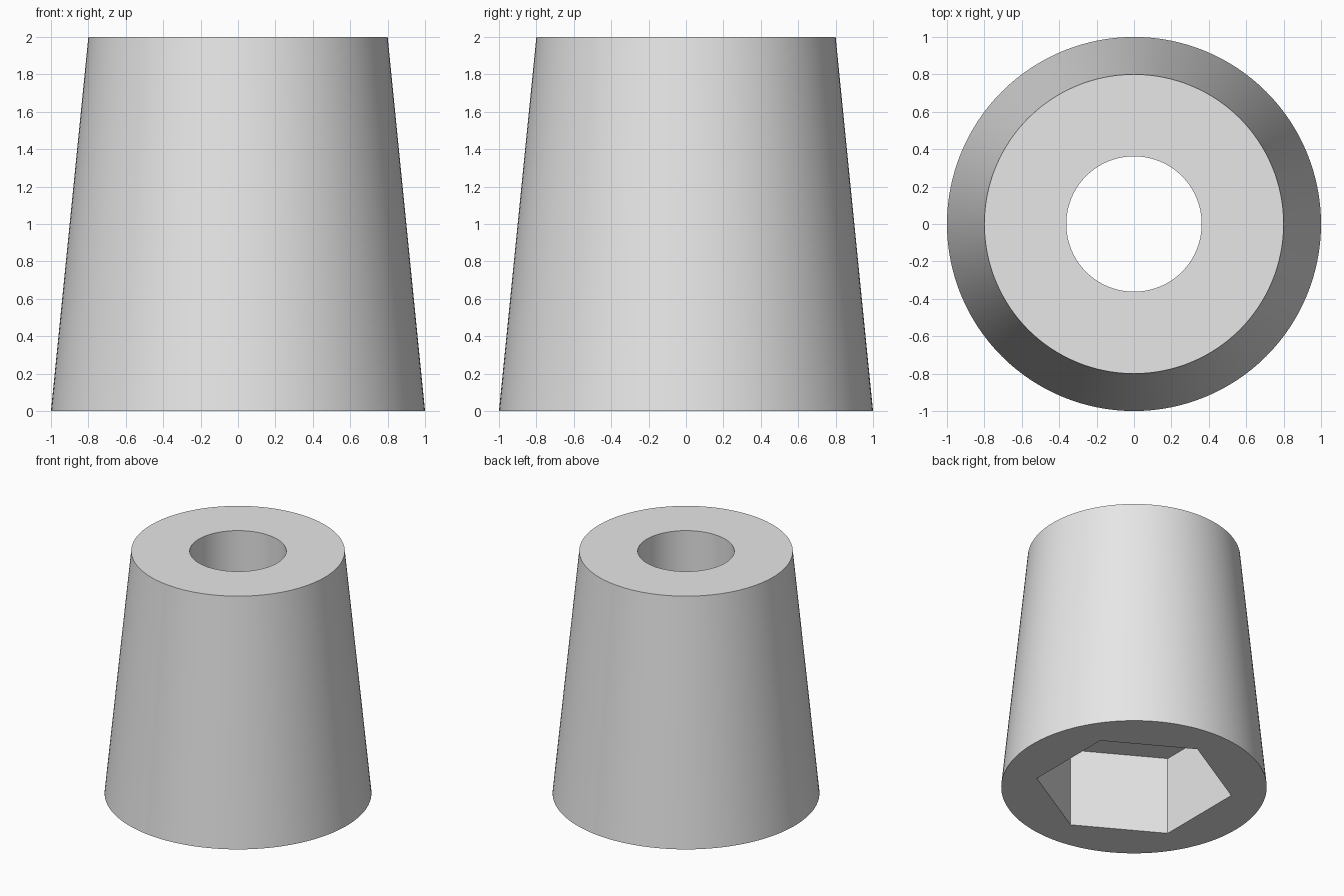
import bpy
import math

if "Cube" in bpy.data.objects:
    bpy.data.objects.remove(bpy.data.objects["Cube"], do_unlink=True)

HEX_DEPTH = 0.65


def cone(name, sides, r_bottom, r_top, z0, z1, turn=0.0):
    """Upright cone or prism between two heights."""
    bpy.ops.mesh.primitive_cone_add(
        vertices=sides, radius1=r_bottom, radius2=r_top, depth=z1 - z0,
        location=(0, 0, (z0 + z1) / 2), rotation=(0, 0, turn))
    obj = bpy.context.object
    obj.name = name
    return obj


def cut(target, cutter):
    """Subtract the cutter from the target and discard it."""
    mod = target.modifiers.new("cut", "BOOLEAN")
    mod.operation = "DIFFERENCE"
    mod.solver = "EXACT"
    mod.object = cutter
    cutter.hide_render = True
    bpy.ops.object.select_all(action="DESELECT")
    target.select_set(True)
    bpy.context.view_layer.objects.active = target
    bpy.ops.object.modifier_apply(modifier=mod.name)
    bpy.data.objects.remove(cutter, do_unlink=True)


grey = bpy.data.materials.new("light grey")
grey.use_nodes = True
grey.diffuse_color = (0.8, 0.8, 0.8, 1)
grey.node_tree.nodes["Principled BSDF"].inputs["Base Color"].default_value = grey.diffuse_color

# Tapered body
body = cone("tapered_foot", 128, 1.0, 0.8, 0, 2)

# Round through hole, then the hexagonal nut pocket with corners on the y axis
cut(body, cone("bolt_hole", 96, 0.362, 0.362, -0.2, 2.2))
cut(body, cone("nut_pocket", 6, 0.743, 0.743, -0.2, HEX_DEPTH))

# One colour, smooth walls and sharp rims
body.data.materials.clear()
body.data.materials.append(grey)
for face in body.data.polygons:
    face.material_index = 0
bpy.ops.object.shade_smooth_by_angle(angle=math.radians(30))
